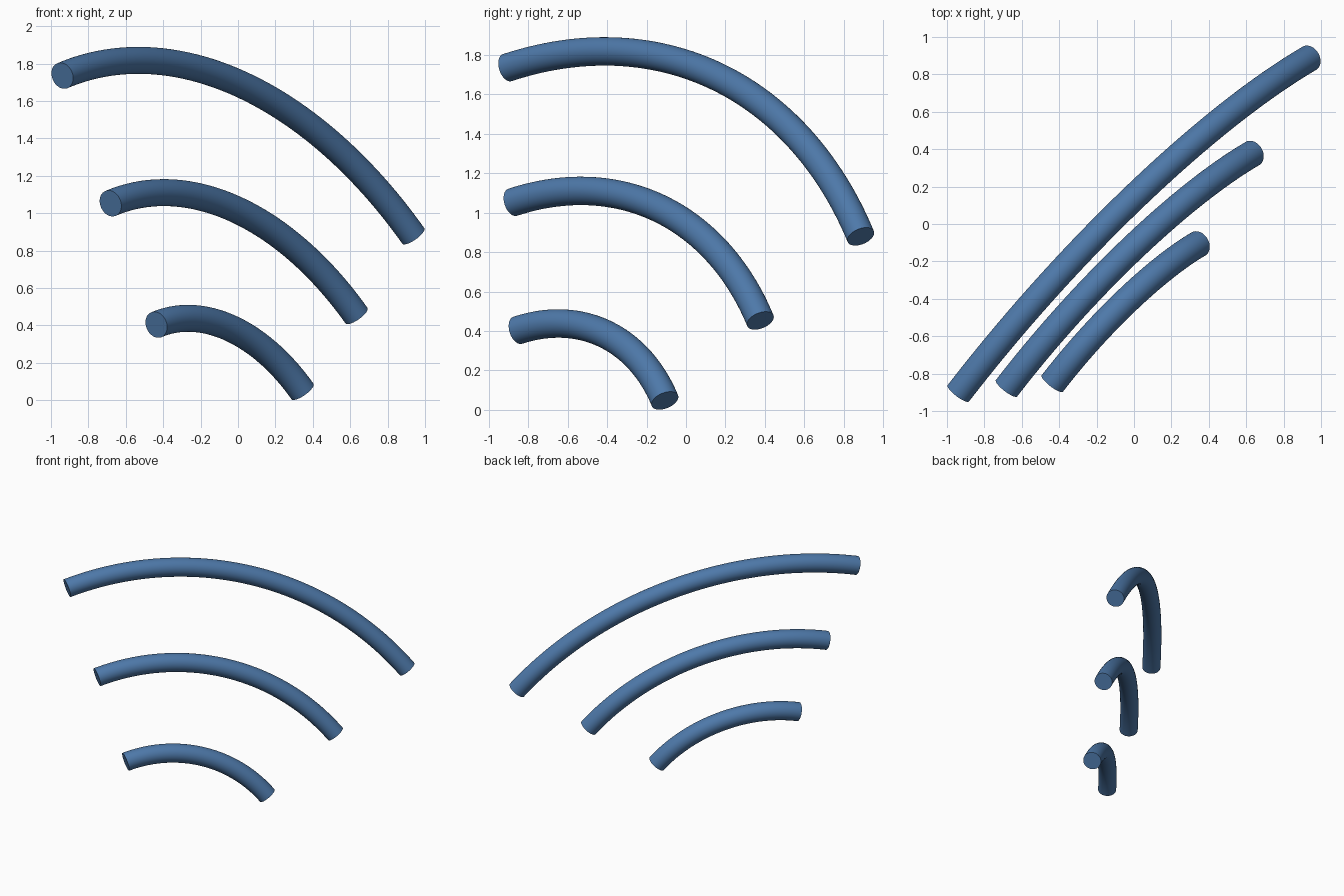
import bpy, bmesh, math
from mathutils import Vector

if "Cube" in bpy.data.objects:
    bpy.data.objects.remove(bpy.data.objects["Cube"])

TUBE_R = 0.072
SIDES, STEPS = 40, 56
CENTRE = Vector((-0.078, -0.815, -0.546))        # shared centre of the three arcs
START = Vector((-0.353, -0.037, 0.935)).normalized()
END = Vector((0.416, 0.697, 0.584)).normalized()
SWEEP = START.angle(END)
NORMAL = START.cross(END).normalized()
ACROSS = NORMAL.cross(START)

blue = bpy.data.materials.new("steel_blue")
blue.diffuse_color = (0.076, 0.191, 0.40, 1)
blue.use_nodes = True
blue.node_tree.nodes["Principled BSDF"].inputs["Base Color"].default_value = blue.diffuse_color


def arc_tube(name, radius):
    """Capped round tube swept along a circular arc."""
    bm = bmesh.new()
    rings = []
    for i in range(STEPS + 1):
        a = SWEEP * i / STEPS
        out = START * math.cos(a) + ACROSS * math.sin(a)
        ring = []
        for k in range(SIDES):
            t = 2 * math.pi * k / SIDES
            offset = out * math.cos(t) + NORMAL * math.sin(t)
            ring.append(bm.verts.new(CENTRE + out * radius + offset * TUBE_R))
        rings.append(ring)
    for a, b in zip(rings, rings[1:]):
        for k in range(SIDES):
            n = (k + 1) % SIDES
            bm.faces.new((a[k], a[n], b[n], b[k]))
    # flat end caps
    bm.faces.new(rings[0])
    bm.faces.new(rings[-1])
    bmesh.ops.recalc_face_normals(bm, faces=bm.faces[:])
    mesh = bpy.data.meshes.new(name)
    bm.to_mesh(mesh)
    bm.free()
    mesh.materials.append(blue)
    obj = bpy.data.objects.new(name, mesh)
    bpy.context.collection.objects.link(obj)
    bpy.ops.object.select_all(action='DESELECT')
    obj.select_set(True)
    bpy.context.view_layer.objects.active = obj
    bpy.ops.object.shade_smooth_by_angle(angle=math.radians(40))


# three concentric arcs
for name, radius in (("inner_arc", 1.016), ("middle_arc", 1.71), ("outer_arc", 2.44)):
    arc_tube(name, radius)
